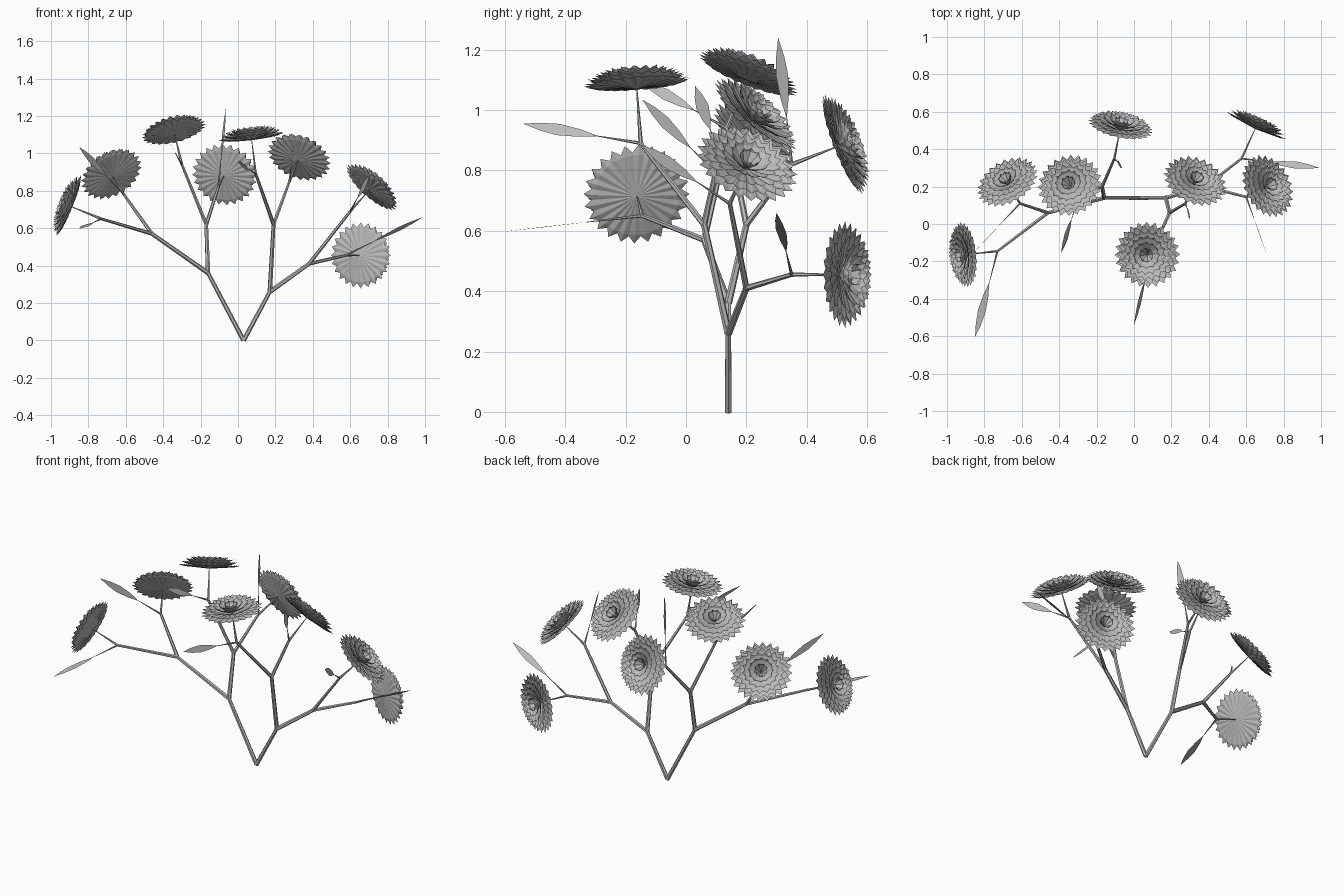
import bpy, bmesh, math
from mathutils import Vector, Matrix

if "Cube" in bpy.data.objects:
    bpy.data.objects.remove(bpy.data.objects["Cube"], do_unlink=True)

grey = bpy.data.materials.new("plant grey")
grey.use_nodes = True
grey.diffuse_color = (0.5, 0.5, 0.5, 1)
grey.node_tree.nodes["Principled BSDF"].inputs["Base Color"].default_value = (0.5, 0.5, 0.5, 1)


def add_object(name, mesh):
    ob = bpy.data.objects.new(name, mesh)
    bpy.context.collection.objects.link(ob)
    return ob


def to_mesh(name, bm):
    mesh = bpy.data.meshes.new(name)
    bm.to_mesh(mesh)
    bm.free()
    mesh.materials.append(grey)
    return mesh


def align(direction):
    return Vector(direction).to_track_quat("Z", "Y").to_matrix().to_4x4()


def limb(name, a, b, r1, r2):
    """Tapered six-sided branch from a to b."""
    a, b = Vector(a), Vector(b)
    bm = bmesh.new()
    bmesh.ops.create_cone(bm, cap_ends=True, segments=6, radius1=r1, radius2=r2,
                          depth=(b - a).length,
                          matrix=Matrix.Translation((a + b) / 2) @ align(b - a))
    return add_object(name, to_mesh(name, bm))


def blossom_mesh():
    """Rings of pointed, folded petals, rising more steeply toward the middle."""
    bm = bmesh.new()
    rings = [(24, 0.178, 7), (22, 0.166, 14), (20, 0.148, 22),
             (16, 0.125, 32), (12, 0.10, 44), (8, 0.075, 60)]
    for k, (count, length, tilt) in enumerate(rings):
        t = math.radians(tilt)
        half = math.pi * length * math.cos(t) / count * 1.1
        for i in range(count):
            turn = Matrix.Rotation(math.tau * (i + k * 0.5) / count, 4, "Z")
            lift = Matrix.Rotation(-t, 4, "Y")

            def vert(x, y, z=0):
                return bm.verts.new(turn @ lift @ Vector((x, y, z)))
            root = vert(0, 0)
            fold = vert(length * 0.8, 0, -0.006)
            tip = vert(length, 0)
            for side in (1, -1):
                edge = vert(length * 0.8, side * half)
                for tri in ((root, fold, edge), (fold, tip, edge)):
                    bm.faces.new(tri if side > 0 else tri[::-1])
    return to_mesh("blossom", bm)


def leaf(name, base, tip, facing):
    """Tapering stalk with a long flat blade on its outer part."""
    base, tip = Vector(base), Vector(tip)
    along = tip - base
    limb(name + "_stalk", base, base + along * 0.4, 0.006, 0.001)
    across = along.cross(Vector(facing)).normalized()
    outline = [(0.36, 0), (0.52, 0.014), (0.7, 0.021), (0.85, 0.014), (1, 0)]
    ring = [base + along * t + across * w for t, w in outline]
    ring += [base + along * t - across * w for t, w in outline[-2:0:-1]]
    bm = bmesh.new()
    bm.faces.new([bm.verts.new(p) for p in ring])
    add_object(name + "_blade", to_mesh(name, bm))


# Main forks
root = (0.03, 0.14, 0)
left_fork, right_fork = (0.17, 0.14, 0.26), (-0.16, 0.14, 0.36)
left_low, left_high = (0.38, 0.20, 0.41), (0.19, 0.06, 0.62)
right_low, right_high = (-0.46, 0.06, 0.57), (-0.17, 0.20, 0.62)
for start, ends in ((root, (left_fork, right_fork)),
                    (left_fork, (left_low, left_high)),
                    (right_fork, (right_low, right_high))):
    for end in ends:
        limb("branch", start, end, 0.0125, 0.0105)

# Twigs: parent fork, node, flower centre, leaf tip, leaf facing
twigs = [
    (left_low, (0.575, 0.35, 0.455), (0.66, 0.535, 0.455), (0.99, 0.30, 0.66), (-0.4, 0.5, 0.8)),
    (left_low, (0.60, 0.145, 0.69), (0.72, 0.205, 0.825), (0.705, -0.15, 0.885), (1, 0.3, 0.1)),
    (left_high, (0.095, -0.15, 0.89), (0.07, -0.165, 1.10), (0.0, -0.54, 0.955), (1, -0.2, 0.5)),
    (left_high, (0.275, 0.11, 0.85), (0.33, 0.235, 0.985), (0.30, 0.03, 1.08), (1, 0, 0)),
    (right_high, (-0.105, 0.35, 0.82), (-0.07, 0.53, 0.89), (-0.065, 0.305, 1.24), (1, 0.3, 0)),
    (right_high, (-0.30, 0.135, 0.94), (-0.345, 0.21, 1.128), (-0.39, -0.155, 1.10), (1, 0, 0.6)),
    (right_low, (-0.61, 0.11, 0.78), (-0.68, 0.23, 0.895), (-0.85, -0.145, 1.035), (1, -0.8, 0)),
    (right_low, (-0.73, -0.145, 0.65), (-0.915, -0.165, 0.725), (-0.85, -0.605, 0.597), (0, 0, 1)),
]
blossom = blossom_mesh()
for i, (parent, node, centre, tip, facing) in enumerate(twigs, 1):
    limb(f"twig_{i}", parent, node, 0.0105, 0.0075)
    direction = (Vector(centre) - Vector(node)).normalized()
    seat = Vector(centre) - direction * 0.03
    limb(f"flower_stalk_{i}", node, seat, 0.0075, 0.002)
    flower = add_object(f"flower_{i}", blossom)
    flower.matrix_world = Matrix.Translation(seat) @ align(direction)
    leaf(f"leaf_{i}", node, tip, facing)
